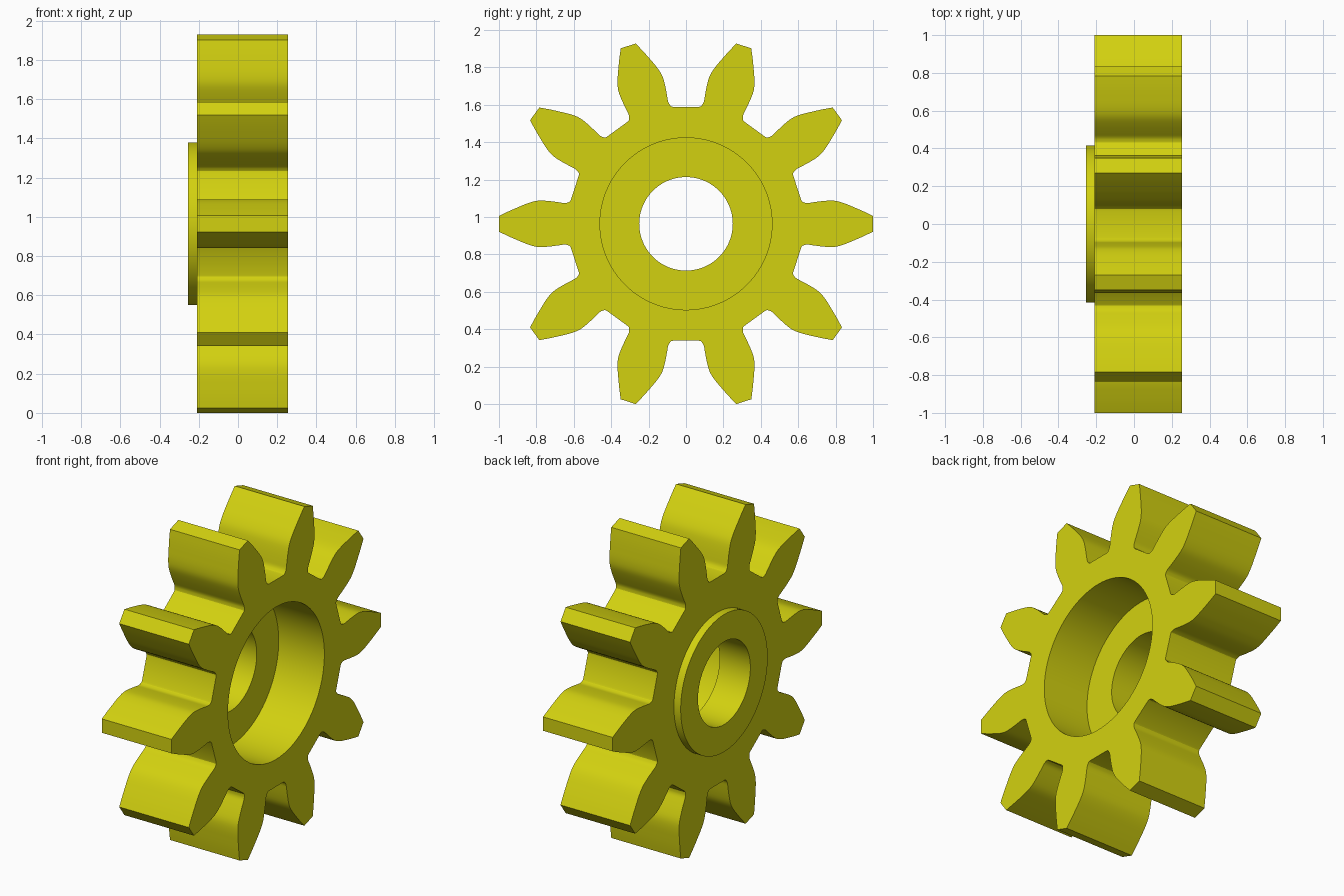
import bpy, bmesh, math
from mathutils import Vector

if "Cube" in bpy.data.objects:
    bpy.data.objects.remove(bpy.data.objects["Cube"])

TEETH = 10
CENTER_Z = 0.964
X_BACK, X_FRONT = -0.21, 0.255   # toothed body extent along the axle
SEGMENTS = 96

# Half tooth flank from tip to root: (distance from axle, half width)
FLANK = [(1.0, 0.042), (0.95, 0.066), (0.895, 0.09), (0.84, 0.112),
         (0.79, 0.124), (0.735, 0.122), (0.68, 0.115), (0.65, 0.111),
         (0.63, 0.115), (0.616, 0.127)]
ROOT_MID = (0.625 * math.cos(math.pi / TEETH), 0.625 * math.sin(math.pi / TEETH))

# Turned surfaces: boss, bore, and counterbore as (x, radius)
LATHE = [(X_BACK, 0.415), (-0.255, 0.415), (-0.255, 0.25),
         (-0.05, 0.25), (-0.05, 0.46), (X_FRONT, 0.46)]


def smooth_path(points, after, steps=3):
    """Catmull-Rom curve through the points."""
    p = [Vector(q) for q in [points[0], *points, after]]
    out = []
    for a, b, c, d in zip(p, p[1:], p[2:], p[3:]):
        for i in range(steps):
            t = i / steps
            out.append(0.5 * (2 * b + (c - a) * t + (2 * a - 5 * b + 4 * c - d) * t ** 2
                              + (3 * b - a - 3 * c + d) * t ** 3))
    return out + [p[-2]]


def gear_outline():
    flank = smooth_path(FLANK, ROOT_MID)
    tooth = [(r, -w) for r, w in reversed(flank)] + [(r, w) for r, w in flank]
    tooth.append(ROOT_MID)
    pts = []
    for k in range(TEETH):
        c, s = math.cos(math.tau * k / TEETH), math.sin(math.tau * k / TEETH)
        pts += [(r * c - w * s, r * s + w * c) for r, w in tooth]
    return pts


def ring(bm, x, pts):
    return [bm.verts.new((x, y, z + CENTER_Z)) for y, z in pts]


def circle(radius):
    return [(radius * math.cos(math.tau * i / SEGMENTS),
             radius * math.sin(math.tau * i / SEGMENTS)) for i in range(SEGMENTS)]


def bridge(bm, a, b):
    n = len(a)
    for i in range(n):
        j = (i + 1) % n
        bm.faces.new((a[i], a[j], b[j], b[i]))


def cap(bm, outer, inner):
    edges = []
    for loop in (outer, inner):
        for i, v in enumerate(loop):
            w = loop[(i + 1) % len(loop)]
            edges.append(bm.edges.get((v, w)) or bm.edges.new((v, w)))
    bmesh.ops.triangle_fill(bm, edges=edges, use_beauty=True)


bm = bmesh.new()
# Toothed rim
outline = gear_outline()
back, front = ring(bm, X_BACK, outline), ring(bm, X_FRONT, outline)
bridge(bm, back, front)
# Boss, bore and counterbore
rings = [ring(bm, x, circle(r)) for x, r in LATHE]
for a, b in zip(rings, rings[1:]):
    bridge(bm, a, b)
# Side faces
cap(bm, back, rings[0])
cap(bm, front, rings[-1])
bmesh.ops.recalc_face_normals(bm, faces=bm.faces)

mesh = bpy.data.meshes.new("spur_gear")
bm.to_mesh(mesh)
bm.free()
gear = bpy.data.objects.new("spur_gear", mesh)
bpy.context.collection.objects.link(gear)

yellow = bpy.data.materials.new("yellow")
yellow.diffuse_color = (0.65, 0.64, 0.005, 1)
yellow.use_nodes = True
yellow.node_tree.nodes["Principled BSDF"].inputs["Base Color"].default_value = yellow.diffuse_color
mesh.materials.append(yellow)

bpy.context.view_layer.objects.active = gear
gear.select_set(True)
bpy.ops.object.shade_smooth_by_angle(angle=math.radians(30))
